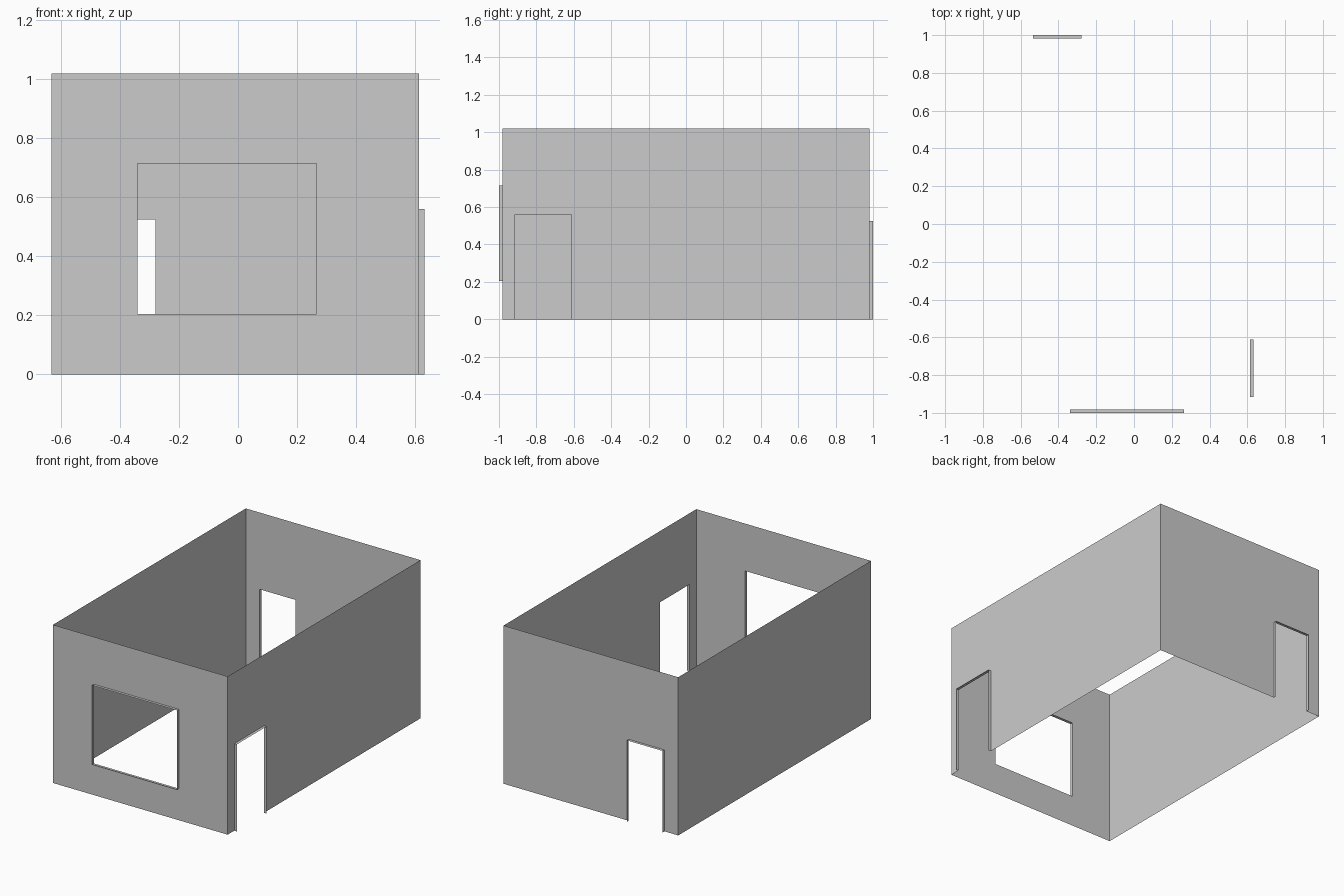
import bpy, bmesh
from mathutils import Vector

if "Cube" in bpy.data.objects:
    bpy.data.objects.remove(bpy.data.objects["Cube"])

X0, X1, Y, H = -0.632, 0.614, 0.982, 1.02   # room shell
REVEAL = 0.018                              # depth of opening linings


def make_object(name, quads):
    bm = bmesh.new()
    for q in quads:
        bm.faces.new([bm.verts.new(p) for p in q])
    bmesh.ops.remove_doubles(bm, verts=bm.verts, dist=1e-5)
    mesh = bpy.data.meshes.new(name)
    bm.to_mesh(mesh)
    bm.free()
    bpy.context.collection.objects.link(bpy.data.objects.new(name, mesh))


def wall(name, start, end, opening=None, lining=None):
    """Thin wall from start to end (anticlockwise, so normals face outward),
    with an optional opening (u0, u1, z0, z1) lined towards the outside."""
    start, end = Vector((*start, 0)), Vector((*end, 0))
    length = (end - start).length
    along = (end - start) / length
    out = along.cross(Vector((0, 0, 1)))

    def pt(u, z, d=0.0):
        return start + along * u + out * d + Vector((0, 0, z))

    if not opening:
        make_object(name, [[pt(0, 0), pt(length, 0), pt(length, H), pt(0, H)]])
        return
    a, b, c, d = opening
    us, zs = [0, a, b, length], sorted({0, c, d, H})
    quads = []
    for u0, u1 in zip(us, us[1:]):
        for z0, z1 in zip(zs, zs[1:]):
            if (u0, z0) != (a, c):
                quads.append([pt(u0, z0), pt(u1, z0), pt(u1, z1), pt(u0, z1)])
    make_object(name, quads)

    # Lining: jambs and head, plus a sill when the opening is off the floor
    path = [(a, c), (a, d), (b, d), (b, c)]
    if c > 0:
        path.append((a, c))
    make_object(lining, [[pt(*p), pt(*q), pt(*q, REVEAL), pt(*p, REVEAL)]
                         for p, q in zip(path, path[1:])])


# Front wall with window
wall("front_wall", (X0, -Y), (X1, -Y),
     (-0.34 - X0, 0.266 - X0, 0.204, 0.715), "window_lining")
# Right wall with door near the front
wall("right_wall", (X1, -Y), (X1, Y),
     (-0.915 + Y, -0.612 + Y, 0, 0.561), "side_door_lining")
# Back wall with door near the left
wall("back_wall", (X1, Y), (X0, Y),
     (X1 + 0.279, X1 + 0.534, 0, 0.525), "back_door_lining")
# Plain left wall
wall("left_wall", (X0, Y), (X0, -Y))
